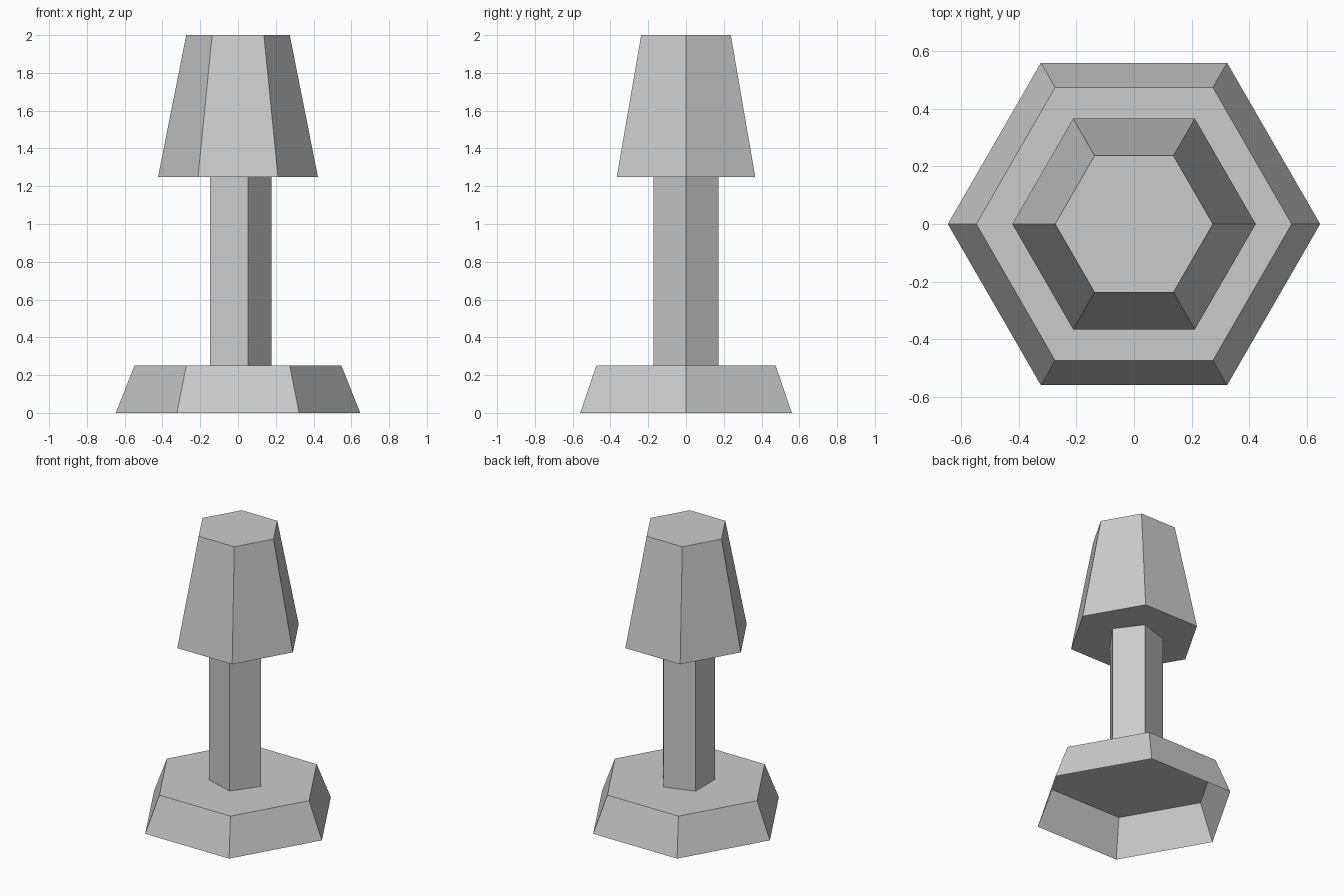
import bpy, bmesh
from math import cos, sin, tau

cube = bpy.data.objects.get("Cube")
if cube:
    bpy.data.objects.remove(cube, do_unlink=True)

grey = bpy.data.materials.new("plain grey")
colour = (0.6, 0.6, 0.6, 1)
grey.diffuse_color = colour
grey.use_nodes = True
grey.node_tree.nodes["Principled BSDF"].inputs["Base Color"].default_value = colour


def prism(name, sides, r_low, r_high, z_low, z_high, floor, lid, x=0):
    """Flat-sided tapered prism with a corner on +x and optional end caps."""
    bm = bmesh.new()
    low, high = [
        [bm.verts.new((x + r * cos(tau * i / sides), r * sin(tau * i / sides), z))
         for i in range(sides)]
        for r, z in ((r_low, z_low), (r_high, z_high))]
    for i in range(sides):
        j = (i + 1) % sides
        bm.faces.new((low[i], low[j], high[j], high[i]))
    if floor:
        bm.faces.new(low[::-1])
    if lid:
        bm.faces.new(high)
    mesh = bpy.data.meshes.new(name)
    bm.to_mesh(mesh)
    bm.free()
    mesh.materials.append(grey)
    obj = bpy.data.objects.new(name, mesh)
    bpy.context.collection.objects.link(obj)
    return obj


# Hollow foot, open underneath
prism("base", 6, 0.647, 0.548, 0, 0.25, floor=False, lid=True)
# Five-sided stem
prism("post", 5, 0.18, 0.18, 0.25, 1.25, floor=False, lid=False, x=-0.003)
# Closed tapered shade
prism("lampshade", 6, 0.423, 0.274, 1.25, 2, floor=True, lid=True)
